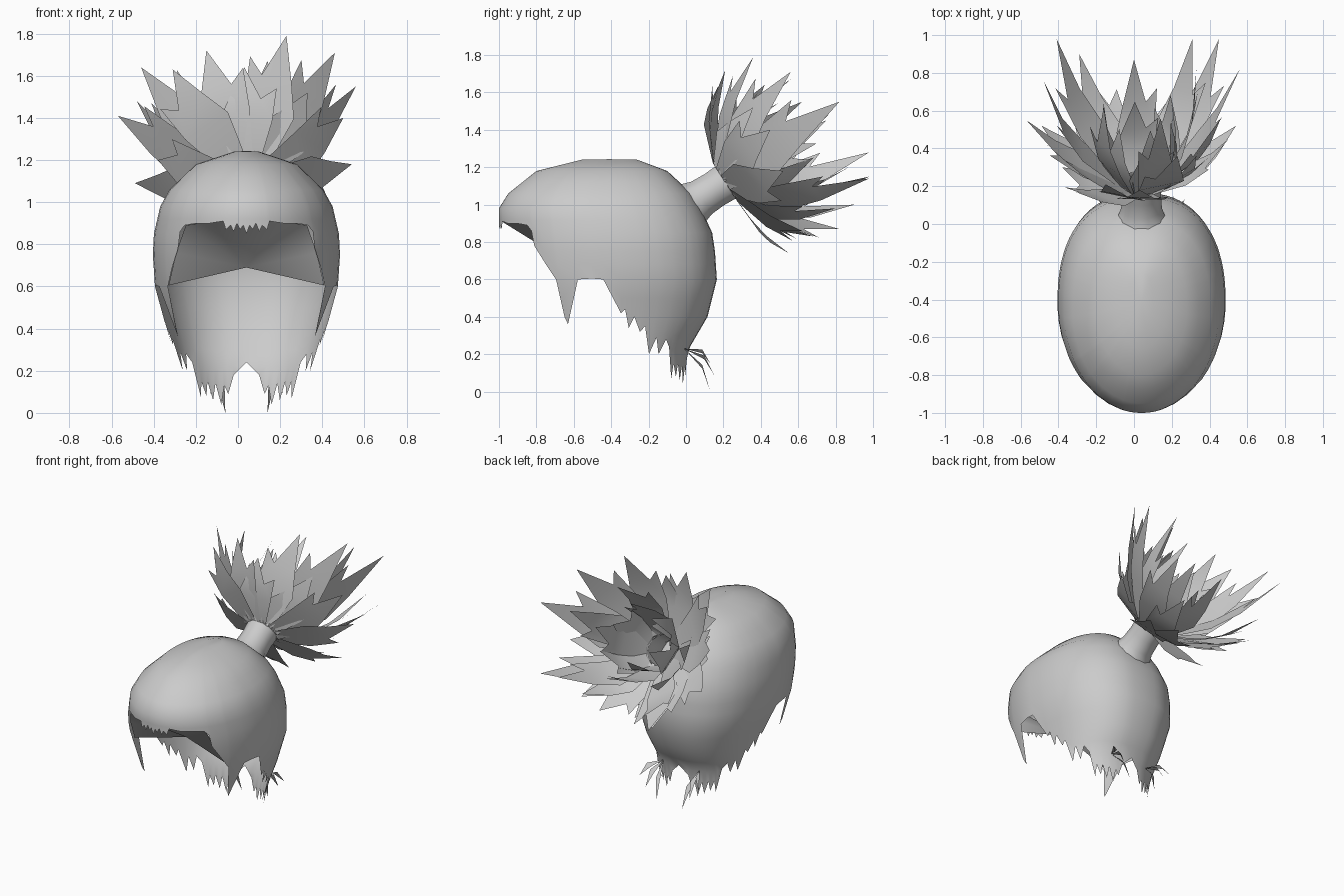
import bpy, bmesh, math
from mathutils import Vector

if "Cube" in bpy.data.objects:
    bpy.data.objects.remove(bpy.data.objects["Cube"])

CX = 0.04  # symmetry plane of the head
mat = bpy.data.materials.new("hair grey")
mat.diffuse_color = (0.6, 0.6, 0.6, 1)
mat.use_nodes = True
mat.node_tree.nodes["Principled BSDF"].inputs["Base Color"].default_value = mat.diffuse_color


def finish(bm, name, angle=60):
    me = bpy.data.meshes.new(name)
    bm.to_mesh(me)
    bm.free()
    ob = bpy.data.objects.new(name, me)
    bpy.context.collection.objects.link(ob)
    me.materials.append(mat)
    bpy.ops.object.select_all(action='DESELECT')
    bpy.context.view_layer.objects.active = ob
    ob.select_set(True)
    bpy.ops.object.shade_smooth_by_angle(angle=math.radians(angle))
    return ob


# Head sections: height, front y, back y, half width
LEVELS = [(1.24, -.56, -.26, .06), (1.18, -.80, -.10, .24), (1.06, -.95, .03, .365),
          (.98, -1.0, .08, .41), (.85, -1.0, .14, .44), (.75, -.99, .155, .445),
          (.6, -.97, .165, .435), (.4, -.92, .115, .38), (.22, -.77, .01, .33), (0, -.72, 0, .29)]


def lerp_table(table, t):
    for a, b in zip(table, table[1:]):
        lo, hi = sorted((a[0], b[0]))
        if lo <= t <= hi:
            f = (t - a[0]) / (b[0] - a[0])
            return [p + (q - p) * f for p, q in zip(a, b)]
    return table[-1]


def shell(deg, z):
    """Point on the head at an angle from the front and a height."""
    _, yf, yb, hw = lerp_table(LEVELS, z)
    s, c = math.sin(math.radians(deg)), math.cos(math.radians(deg))
    e = 1 if c > 0 else .85  # the back is a little squarer
    x = math.copysign(abs(s) ** e, s) * hw
    y = (yf + yb) / 2 - math.copysign(abs(c) ** e, c) * (yb - yf) / 2
    return Vector((CX + x, y, z))


# Hem of one side: angle from the front, height
HEM = [(0, .85), (2, .89), (4, .87), (6, .9), (8, .86), (10, .89), (13, .87), (15, .91),
       (24, .9), (34, .9), (43, .89), (46, .86), (47, .78), (53, .69), (59, .6), (61.5, .36),
       (72, .6), (80, .605), (86, .6), (94, .42), (96, .44), (98, .34), (101, .40), (105, .32),
       (108, .35), (114, .2), (118, .29), (123, .2), (127, .28), (133, .24), (138, .07),
       (141, .15), (145, .08), (148, .15), (152, .06), (156, .14), (160, .04), (164, .13),
       (167, .09), (172, .18), (180, .24)]

# Hair cap: columns run from the crown down to the jagged hem
ROWS = [1.24, 1.215, 1.18, 1.12, 1.06, .98, .92, .85, .75, .68, .6, .5, .4, .3, .22, 0]
bm = bmesh.new()
cols = [(-a, z) for a, z in HEM[:0:-1][1:]] + HEM
crown = bm.verts.new((CX, -.41, 1.243))
grid = [[bm.verts.new(shell(a, max(z, hem))) for z in ROWS] for a, hem in cols]
for i, c in enumerate(grid):
    d = grid[(i + 1) % len(grid)]
    bm.faces.new((crown, c[0], d[0]))
    for j in range(len(c) - 1):
        bm.faces.new((c[j], c[j + 1], d[j + 1], d[j]))
bmesh.ops.remove_doubles(bm, verts=bm.verts, dist=.0005)
finish(bm, "hair_cap", 80)

# Forehead panel: a steep fan from the fringe down to the side locks
bm = bmesh.new()
rim = [shell(a, z) for a, z in
       [(-60, .605), (-50, .76), (-43, .89), (-24, .91), (0, .91), (24, .91), (43, .89), (50, .76), (60, .605)]]
rim = [bm.verts.new((CX + (p.x - CX) * .98, p.y * .985, p.z)) for p in rim]
apex = bm.verts.new((CX, -.63, .69))
for a, b in zip(rim, rim[1:]):
    bm.faces.new((apex, b, a))
finish(bm, "forehead_panel", 60)

# Ponytail tube with a flared foot
AXIS = Vector((0, .84, .54)).normalized()
UP = Vector((0, -AXIS.z, AXIS.y))
SIDE = Vector((1, 0, 0))
FOOT = Vector((CX, .05, 1.015))
bm = bmesh.new()
rings = []
for t, r in [(-.07, .16), (-.01, .125), (.04, .108), (.12, .103), (.21, .108)]:
    rings.append([bm.verts.new(FOOT + AXIS * t + (SIDE * math.cos(k * math.pi / 5) + UP * math.sin(k * math.pi / 5)) * r)
                  for k in range(10)])
for a, b in zip(rings, rings[1:]):
    for k in range(10):
        bm.faces.new((a[k], a[(k + 1) % 10], b[(k + 1) % 10], b[k]))
finish(bm, "ponytail_tube", 50)

# Ponytail burst: broad pointed blades, each with a smaller side point
KNOT = FOOT + AXIS * .19


def blade(bm, tip, width, bulge, sign):
    tip = Vector(tip)
    d = tip - KNOT
    out = d - AXIS * d.dot(AXIS)
    out.normalize()
    w = AXIS.cross(out).normalized()
    base = KNOT + out * .1
    span = tip - base
    push = (out * .7 - AXIS * .5) * bulge

    def at(t, s):
        b = 4 * t * (1 - t)
        return bm.verts.new(base + span * t + push * b + w * s * width)
    b0, b1 = at(0, -.35), at(0, .35)
    m0, m1 = at(.38, -.64), at(.38, .64)
    n0, n1 = at(.63, -.38), at(.63, .38)
    end = at(1, 0)
    bm.faces.new((b0, b1, m1, m0))
    bm.faces.new((m0, m1, n1, n0))
    bm.faces.new((n0, n1, end))
    side = at(.74, sign * .76)
    bm.faces.new((m1, side, n1) if sign > 0 else (m0, n0, side))


OUTER = [(.23, .36, 1.79), (-.15, .21, 1.72), (-.31, .17, 1.63), (-.46, .42, 1.64), (.46, .56, 1.71),
         (-.57, .55, 1.41), (.56, .82, 1.55), (.54, .52, 1.18), (-.49, .52, 1.09), (.03, .18, 1.64),
         (.5, .45, 1.40), (.38, .62, .86), (-.12, .55, .74), (.2, .68, .83), (-.28, .82, .87),
         (.33, .36, 1.52), (-.34, .65, .95), (-.38, .3, 1.2)]
INNER = [(.45, .98, 1.14), (-.41, .98, 1.28), (.31, .98, 1.15), (-.29, .9, 1.0), (0, .87, 1.2),
         (.18, .75, 1.45), (.14, .56, 1.67), (-.48, .76, 1.48), (-.16, .62, 1.55), (.33, .82, 1.55),
         (.25, .8, .98)]
for name, tips, width, bulge in [("ponytail_outer_blades", OUTER, .2, .045),
                                 ("ponytail_inner_blades", INNER, .16, .08)]:
    bm = bmesh.new()
    for i, tip in enumerate(tips):
        blade(bm, tip, width, bulge, 1 if i % 2 else -1)
    finish(bm, name, 40)

# Cup blades around the centre of the burst
bm = bmesh.new()
for k in range(6):
    a = k * math.tau / 6 + .3
    tip = KNOT + AXIS * (.42 + .05 * (k % 2)) + (SIDE * math.cos(a) + UP * math.sin(a)) * (.16 + .05 * (k % 2))
    blade(bm, tip, .17, .06, 1 if k % 2 else -1)
finish(bm, "ponytail_cup_blades", 60)

# Thin nape wisps on both sides
bm = bmesh.new()
for s in (-1, 1):
    for hx, y, z in [(.10, .13, 0), (.17, .15, .09), (.23, .13, .15)]:
        root = Vector((CX + s * .14, -.01, .23))
        tip = Vector((CX + s * hx, y, z))
        mid = root.lerp(tip, .55) + Vector((0, .02, .03))
        w = Vector((.014, 0, .01))
        vs = [bm.verts.new(p) for p in (root, mid - w, tip, mid + w)]
        bm.faces.new(vs)
finish(bm, "nape_wisps", 30)
